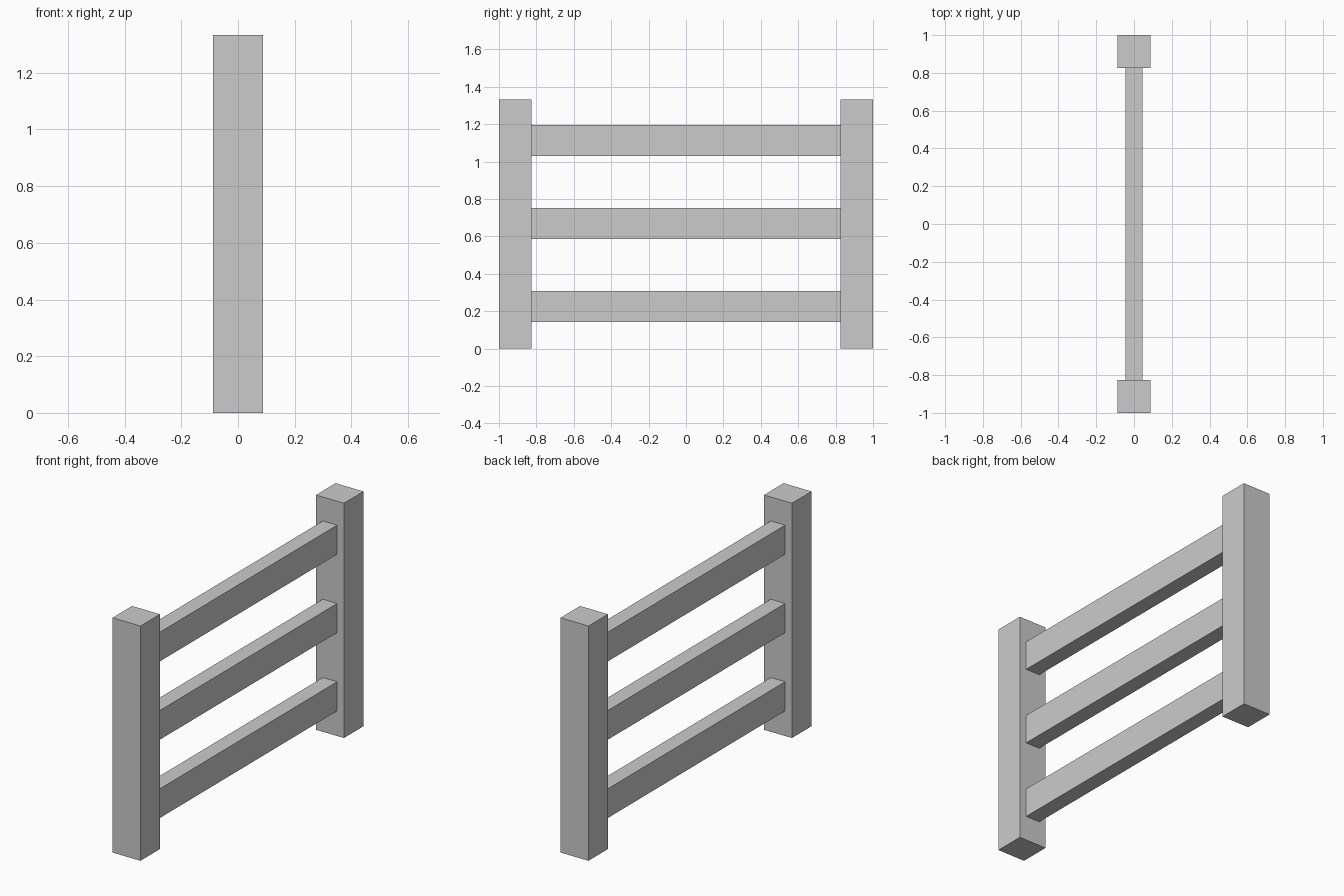
import bpy

if "Cube" in bpy.data.objects:
    bpy.data.objects.remove(bpy.data.objects["Cube"])

POST_W, POST_H = 0.175, 1.333
RAIL_T, RAIL_H = 0.09, 0.166


def box(name, size, centre):
    bpy.ops.mesh.primitive_cube_add(size=1, location=centre)
    ob = bpy.context.object
    ob.name = name
    ob.scale = size
    bpy.ops.object.transform_apply(location=False, rotation=False, scale=True)
    return ob


# Square end posts
for label, side in (("front", -1), ("back", 1)):
    box(f"{label}_post", (POST_W, POST_W, POST_H),
        (0, side * (1 - POST_W / 2), POST_H / 2))

# Horizontal rails spanning between the inner post faces
for i, label in enumerate(("lower", "middle", "upper")):
    box(f"{label}_rail", (RAIL_T, 2 - 2 * POST_W, RAIL_H),
        (0, 0, 0.225 + i * 0.4445))
